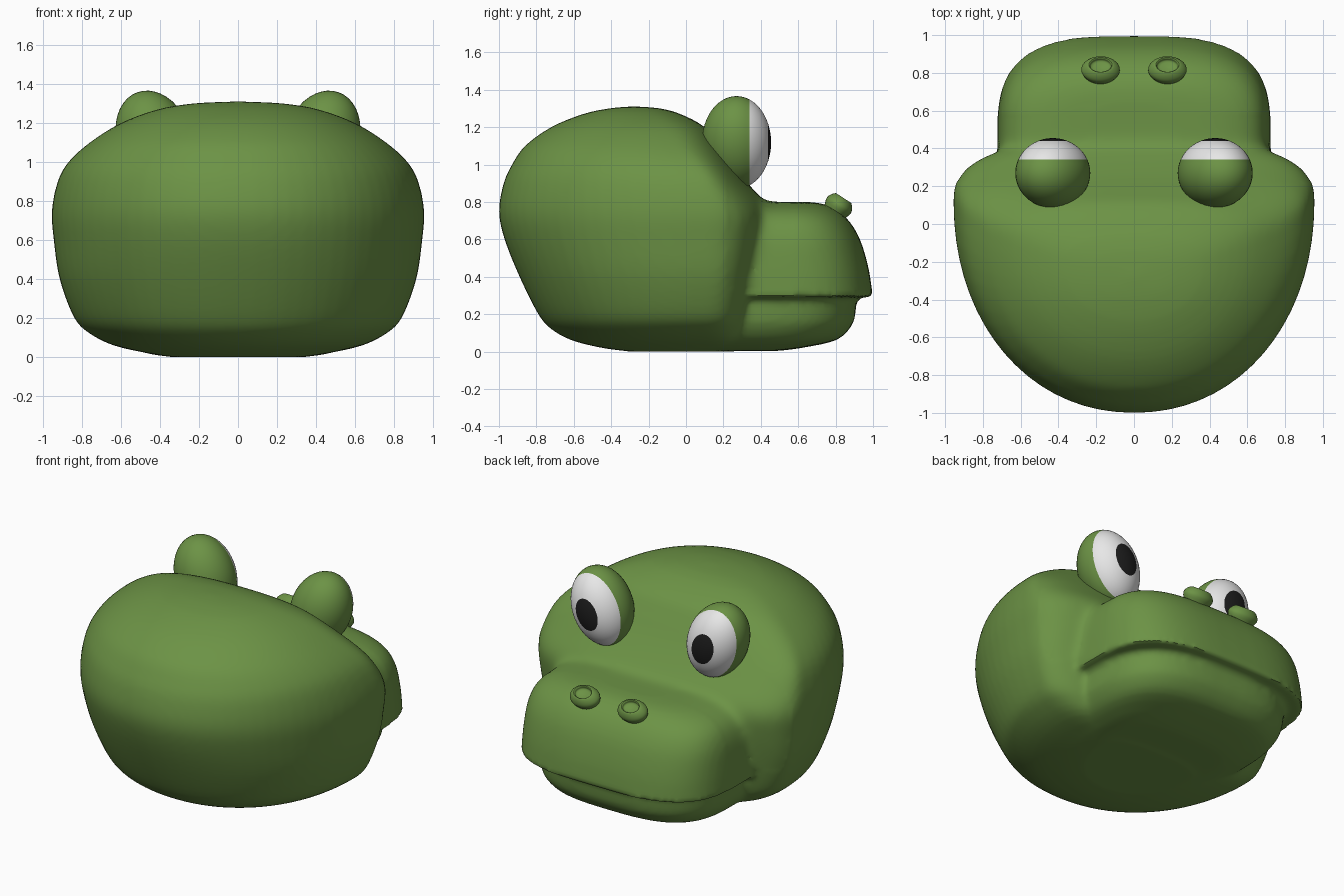
import bpy, bmesh, math
from mathutils import Matrix, Vector

cube = bpy.data.objects.get("Cube")
if cube:
    bpy.data.objects.remove(cube)


def material(name, r, g, b):
    mat = bpy.data.materials.new(name)
    mat.use_nodes = True
    mat.diffuse_color = (r, g, b, 1)
    bsdf = mat.node_tree.nodes["Principled BSDF"]
    bsdf.inputs["Base Color"].default_value = (r, g, b, 1)
    bsdf.inputs["Roughness"].default_value = 0.6
    return mat


green = material("skin green", 0.15, 0.29, 0.06)
white = material("eye white", 0.85, 0.85, 0.85)
black = material("pupil black", 0.012, 0.012, 0.012)


def make_object(name, bm, mats):
    bmesh.ops.recalc_face_normals(bm, faces=bm.faces)
    mesh = bpy.data.meshes.new(name)
    bm.to_mesh(mesh)
    bm.free()
    for mat in mats:
        mesh.materials.append(mat)
    obj = bpy.data.objects.new(name, mesh)
    bpy.context.collection.objects.link(obj)
    return obj


def select_only(obj):
    bpy.ops.object.select_all(action="DESELECT")
    obj.select_set(True)
    bpy.context.view_layer.objects.active = obj


def smooth(obj, angle):
    select_only(obj)
    bpy.ops.object.shade_smooth_by_angle(angle=math.radians(angle))


def refine(slices, steps):
    """Catmull-Rom interpolation between neighbouring slices."""
    pts = [Vector(s) for s in slices]
    pts = [2 * pts[0] - pts[1]] + pts + [2 * pts[-1] - pts[-2]]
    out = []
    for a, b, c, d in zip(pts, pts[1:], pts[2:], pts[3:]):
        for i in range(steps):
            t = i / steps
            out.append(b + t / 2 * (c - a + t * (2 * a - 5 * b + 4 * c - d
                                                 + t * (3 * (b - c) + d - a))))
    return out + [pts[-2]]


def loft(bm, slices, n_back, n_front, steps=4, segments=72):
    """Stack rounded outlines; a slice is (z, half width, back, middle, front)."""
    rings = []
    for z, width, back, mid, front in refine(slices, steps):
        ring = []
        for k in range(segments):
            a = math.tau * k / segments
            c, s = math.cos(a), math.sin(a)
            power = 2 / (n_front if s > 0 else n_back)
            reach = front - mid if s > 0 else mid - back
            x = math.copysign(abs(c) ** power, c) * width
            y = mid + math.copysign(abs(s) ** power, s) * reach
            ring.append(bm.verts.new((x, y, z)))
        rings.append(ring)
    for low, high in zip(rings, rings[1:]):
        for k in range(segments):
            j = (k + 1) % segments
            bm.faces.new((low[k], low[j], high[j], high[k]))
    bm.faces.new(rings[0][::-1])
    bm.faces.new(rings[-1])


# Head: skull, upper snout and lower jaw, fused into one skin
skull = [
    (0.0, 0.35, -0.3, 0.1, 0.25), (0.02, 0.47, -0.45, 0.1, 0.32),
    (0.06, 0.64, -0.61, 0.1, 0.36), (0.12, 0.76, -0.72, 0.1, 0.37),
    (0.2, 0.84, -0.79, 0.11, 0.38), (0.4, 0.915, -0.89, 0.12, 0.41),
    (0.6, 0.945, -0.97, 0.12, 0.45), (0.75, 0.955, -1, 0.12, 0.45),
    (0.9, 0.925, -0.975, 0.08, 0.33), (1.0, 0.87, -0.93, 0.03, 0.25),
    (1.1, 0.76, -0.86, -0.05, 0.18), (1.2, 0.6, -0.72, -0.12, 0.1),
    (1.27, 0.41, -0.55, -0.2, -0.03), (1.3, 0.23, -0.41, -0.25, -0.14),
    (1.31, 0.03, -0.3, -0.28, -0.26)]
snout = [
    (0.29, 0.725, 0.15, 0.45, 1), (0.45, 0.72, 0.15, 0.45, 0.975),
    (0.6, 0.705, 0.15, 0.45, 0.93), (0.7, 0.66, 0.15, 0.45, 0.87),
    (0.76, 0.57, 0.15, 0.45, 0.8), (0.79, 0.43, 0.15, 0.45, 0.73),
    (0.8, 0.25, 0.2, 0.45, 0.65)]
jaw = [
    (0.004, 0.38, 0, 0.3, 0.5), (0.02, 0.47, 0, 0.3, 0.62),
    (0.06, 0.57, 0, 0.3, 0.8), (0.13, 0.63, 0, 0.3, 0.88),
    (0.2, 0.65, 0, 0.3, 0.905), (0.34, 0.66, 0, 0.3, 0.915)]

bm = bmesh.new()
loft(bm, skull, 2.1, 2.6)
loft(bm, snout, 6, 3.1)
loft(bm, jaw, 4, 3.1)
head = make_object("head", bm, [green])
select_only(head)
remesh = head.modifiers.new("fuse", "REMESH")
remesh.mode = "VOXEL"
remesh.voxel_size = 0.02
bpy.ops.object.modifier_apply(modifier=remesh.name)

# Soften the skin, with a wider blend where the snout meets the face
bm = bmesh.new()
bm.from_mesh(head.data)


def relax(verts, times):
    for _ in range(times):
        bmesh.ops.smooth_vert(bm, verts=verts, factor=0.5, use_axis_x=True,
                              use_axis_y=True, use_axis_z=True)


relax(bm.verts[:], 2)
relax([v for v in bm.verts if 0.22 < v.co.y < 0.58 and v.co.z > 0.34], 14)
bm.to_mesh(head.data)
bm.free()
smooth(head, 45)


# Eyes: leaning ellipsoids cut into lid, white and pupil
def eye(name, side):
    bm = bmesh.new()
    bmesh.ops.create_uvsphere(bm, u_segments=40, v_segments=24, radius=1,
                              matrix=Matrix.Rotation(math.pi / 2, 4, "X"))
    lid_edge, pupil_edge = 0.38, 0.91
    for cut in (lid_edge, pupil_edge):
        bmesh.ops.bisect_plane(bm, geom=bm.verts[:] + bm.edges[:] + bm.faces[:],
                               dist=0.0001, plane_co=(0, cut, 0), plane_no=(0, 1, 0))
    for face in bm.faces:
        y = face.calc_center_median().y
        face.material_index = (y > lid_edge) + (y > pupil_edge)
    bmesh.ops.scale(bm, vec=(0.19, 0.185, 0.255), verts=bm.verts)
    obj = make_object(name, bm, [green, white, black])
    obj.location = (side * 0.43, 0.27, 1.118)
    obj.rotation_euler.y = side * math.radians(20)
    smooth(obj, 40)


# Nostrils: small dented knobs tipped toward the snout tip
def nostril(name, side):
    bm = bmesh.new()
    profile = [(-0.05, 0.08), (0, 0.102), (0.03, 0.09), (0.05, 0.066),
               (0.046, 0.056), (0.03, 0.05), (0.022, 0.004)]
    loft(bm, [(z, r, -0.75 * r, 0, 0.75 * r) for z, r in profile], 2, 2, 3, 32)
    obj = make_object(name, bm, [green])
    obj.location = (side * 0.177, 0.815, 0.778)
    obj.rotation_euler.x = math.radians(-33)
    smooth(obj, 40)


for label, side in (("left", 1), ("right", -1)):
    eye(label + "_eye", side)
    nostril(label + "_nostril", side)
